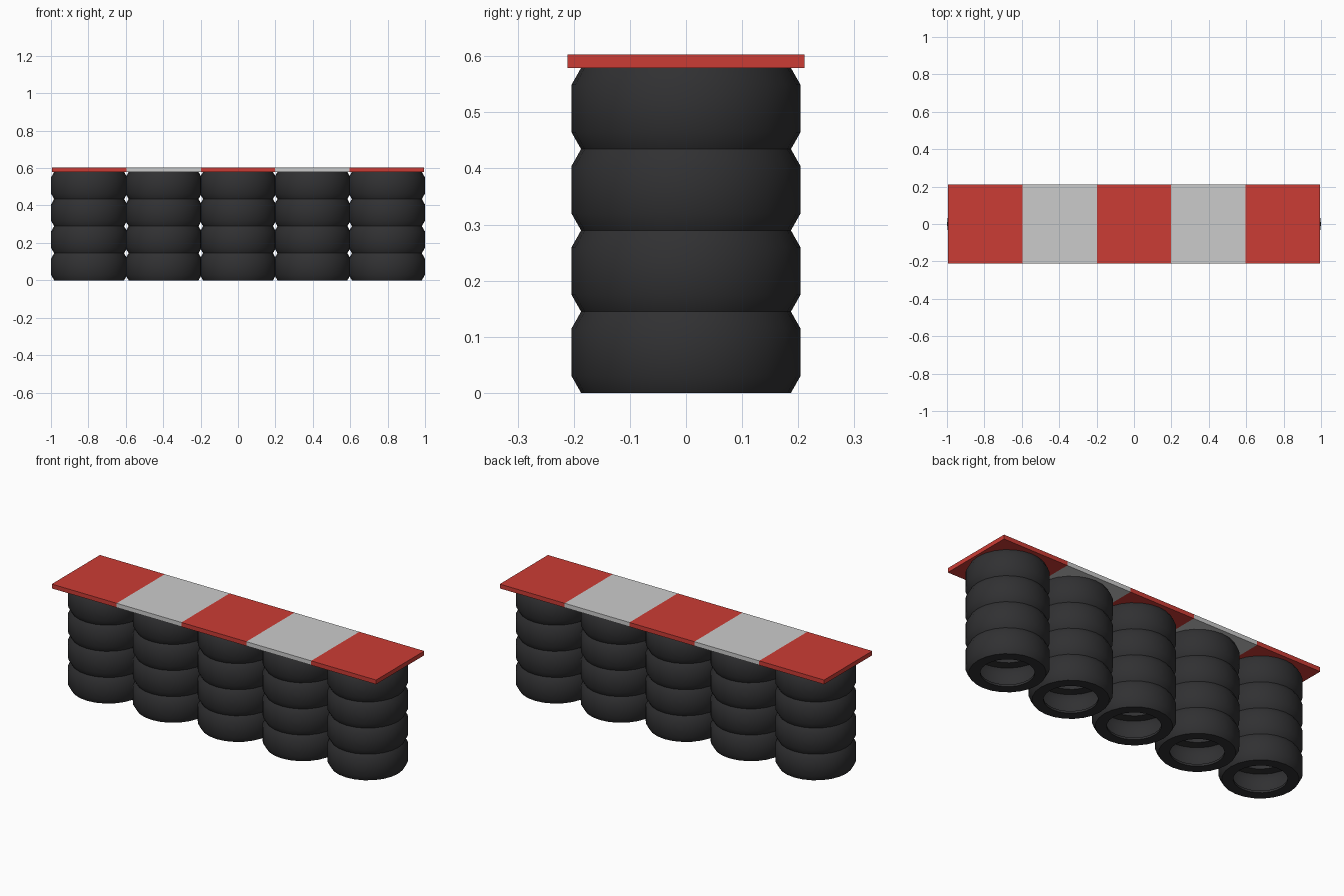
import bpy, math

if "Cube" in bpy.data.objects:
    bpy.data.objects.remove(bpy.data.objects["Cube"])

PITCH, TIRE_H, SEG = 0.398, 0.1448, 24

def material(name, rgb):
    m = bpy.data.materials.new(name)
    m.diffuse_color = (*rgb, 1)
    m.use_nodes = True
    m.node_tree.nodes["Principled BSDF"].inputs["Base Color"].default_value = m.diffuse_color
    return m

rubber = material("rubber", (0.03, 0.03, 0.032))
red = material("red_paint", (0.6, 0.045, 0.035))
white = material("white_paint", (0.55, 0.55, 0.55))

# Closed tyre section (radius, height): tread, shoulders, sidewalls, hollow inside
PROFILE = [(0.132, 0), (0.187, 0), (0.204, 0.03), (0.204, TIRE_H - 0.03),
           (0.187, TIRE_H), (0.132, TIRE_H), (0.132, TIRE_H - 0.012),
           (0.178, TIRE_H - 0.015), (0.19, TIRE_H - 0.035), (0.19, 0.035),
           (0.178, 0.015), (0.132, 0.012)]

def tire_mesh():
    n = len(PROFILE)
    verts, faces = [], []
    for i in range(SEG):
        a = 2 * math.pi * i / SEG
        verts += [(r * math.cos(a), r * math.sin(a), z) for r, z in PROFILE]
        j = (i + 1) % SEG
        for k in range(n):
            l = (k + 1) % n
            faces.append((i * n + k, j * n + k, j * n + l, i * n + l))
    me = bpy.data.meshes.new("tire")
    me.from_pydata(verts, [], faces)
    me.shade_smooth()
    me.set_sharp_from_angle(angle=math.radians(40))
    me.materials.append(rubber)
    return me

tire = tire_mesh()
for col in range(5):
    x = (col - 2) * PITCH
    # Stack of four tyres
    for row in range(4):
        ob = bpy.data.objects.new(f"tire_{col}_{row}", tire)
        ob.location = (x, 0, row * TIRE_H)
        bpy.context.collection.objects.link(ob)
    # Painted cover panel
    bpy.ops.mesh.primitive_cube_add(size=1, location=(x, 0, 4 * TIRE_H + 0.012))
    panel = bpy.context.object
    panel.name = f"cover_panel_{col}"
    panel.scale = (PITCH, 0.422, 0.024)
    panel.data.materials.append(white if col % 2 else red)
